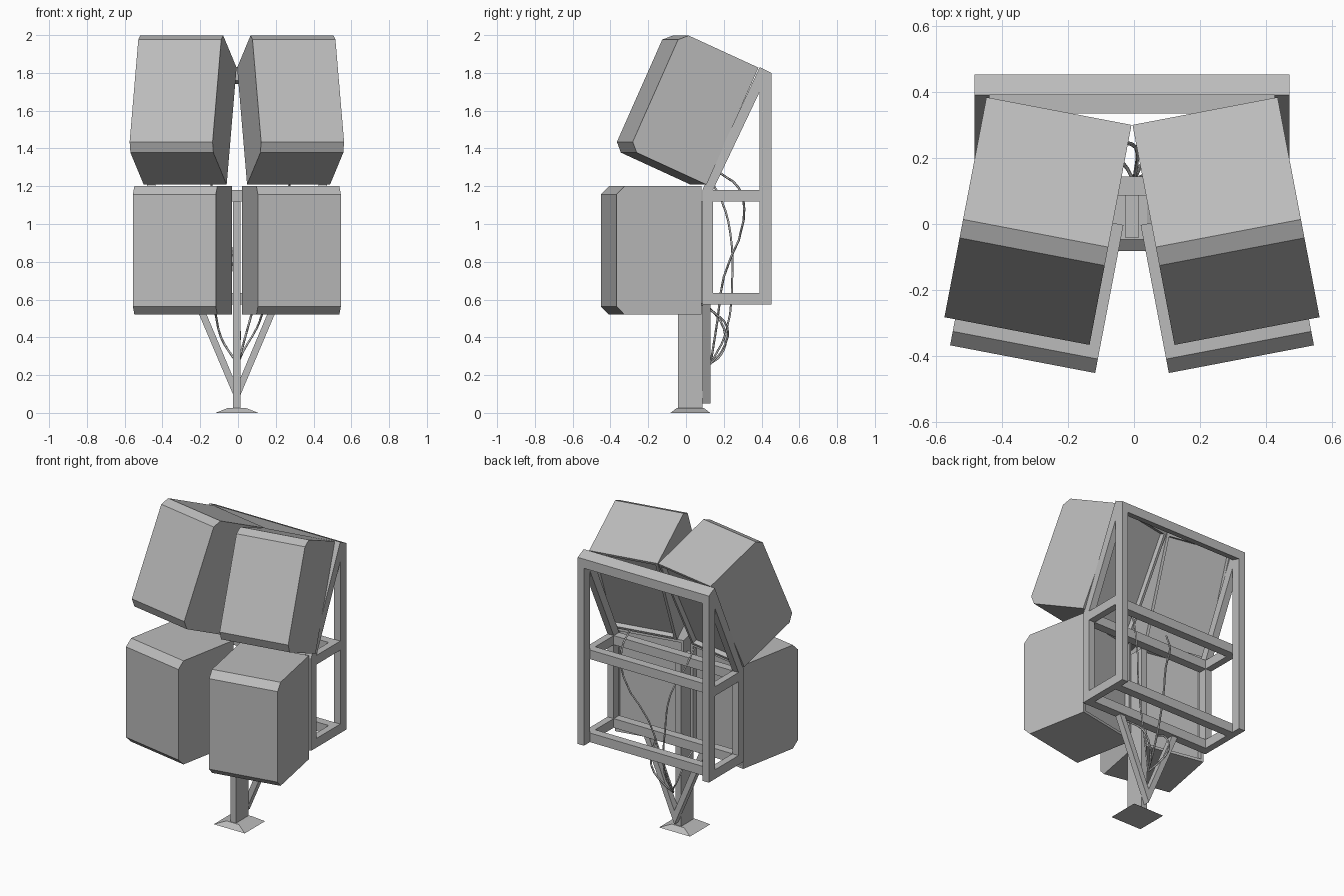
import bpy, bmesh, math
from mathutils import Matrix, Vector

cube = bpy.data.objects.get("Cube")
if cube:
    bpy.data.objects.remove(cube)

AXIS = -0.006            # x of the symmetry plane
SHIFT = Matrix.Translation((AXIS, 0, 0))

grey = bpy.data.materials.new("plain_grey")
grey.use_nodes = True
grey.diffuse_color = (0.5, 0.5, 0.5, 1)
grey.node_tree.nodes["Principled BSDF"].inputs["Base Color"].default_value = (0.5, 0.5, 0.5, 1)


def finish(name, bm):
    bmesh.ops.recalc_face_normals(bm, faces=bm.faces)
    mesh = bpy.data.meshes.new(name)
    bm.to_mesh(mesh)
    bm.free()
    mesh.materials.append(grey)
    obj = bpy.data.objects.new(name, mesh)
    bpy.context.collection.objects.link(obj)
    return obj


def prism(name, profile, a, b, matrix=Matrix(), side=1, recess=False):
    """Sweep a (y, z) profile from x=a to x=b, place it, then mirror if side is -1."""
    bm = bmesh.new()
    face = bm.faces.new([bm.verts.new((a, y, z)) for y, z in profile])
    ext = bmesh.ops.extrude_face_region(bm, geom=[face])
    moved = [v for v in ext["geom"] if isinstance(v, bmesh.types.BMVert)]
    bmesh.ops.translate(bm, verts=moved, vec=(b - a, 0, 0))
    bmesh.ops.recalc_face_normals(bm, faces=bm.faces)
    if recess:
        bm.normal_update()
        back = [f for f in bm.faces if f.normal.y > 0.9]
        bmesh.ops.inset_individual(bm, faces=back, thickness=0.025)
        bmesh.ops.inset_individual(bm, faces=back, thickness=0.001, depth=-0.03)
    mirror = Matrix.Diagonal((side, 1, 1, 1))
    bm.transform(SHIFT @ mirror @ matrix)
    return finish(name, bm)


def rect(y0, y1, z0, z1):
    return [(y0, z0), (y1, z0), (y1, z1), (y0, z1)]


def cable(name, points, radius=0.006):
    curve = bpy.data.curves.new(name, "CURVE")
    curve.dimensions = "3D"
    curve.bevel_depth = radius
    curve.bevel_resolution = 0
    curve.resolution_u = 3
    curve.use_fill_caps = True
    spline = curve.splines.new("BEZIER")
    spline.bezier_points.add(len(points) - 1)
    for bp, p in zip(spline.bezier_points, points):
        bp.co = Vector(p)
        bp.handle_left_type = bp.handle_right_type = "AUTO"
    curve.materials.append(grey)
    bpy.context.collection.objects.link(bpy.data.objects.new(name, curve))


# Cabinet profile: origin at the bottom back edge, front edges chamfered
W, D, H, C = 0.447, 0.456, 0.68, 0.043
cabinet = [(0, 0), (0, H), (C - D, H), (-D, H - C), (-D, C), (C - D, 0)]
yaw = Matrix.Rotation(math.radians(10.8), 4, "Z")
tilt = Matrix.Rotation(math.radians(-24.3), 4, "X")
lower = Matrix.Translation((0.026, -0.003, 0.52)) @ yaw
upper = Matrix.Translation((0.054, 0.025, 1.208)) @ yaw @ tilt

# Frame sizes
OUT, BAR = 0.476, 0.045
turn = Matrix.Rotation(math.pi / 2, 4, "Z")

for side, word in ((1, "left"), (-1, "right")):
    prism(word + "_lower_cabinet", cabinet, 0, W, lower, side, True)
    prism(word + "_upper_cabinet", cabinet, 0, W, upper, side, True)
    # Uprights and sloping support
    prism(word + "_back_post", [(0.39, 0.575), (0.452, 0.575), (0.452, 1.8), (0.39, 1.83)],
          OUT - BAR, OUT, side=side)
    prism(word + "_front_post", rect(0.087, 0.143, 0.635, 1.12), OUT - BAR, OUT, side=side)
    prism(word + "_sloping_bar", [(0.087, 1.18), (0.143, 1.18), (0.39, 1.7), (0.39, 1.83)],
          OUT - BAR, OUT, side=side)
    # Side bars of both rings
    for z, level in ((0.575, "lower"), (1.12, "upper")):
        prism(f"{word}_{level}_side_bar", rect(0.087, 0.39, z, z + 0.06),
              OUT - BAR, OUT, side=side)
    # Diagonal brace from the pole foot to the lower ring
    prism(word + "_brace", [(0, 0.05), (-0.225, 0.58), (-0.185, 0.58), (0, 0.14)],
          0.088, 0.13, turn, side)

# Cross rails
for z, level in ((0.575, "lower"), (1.12, "upper")):
    for y, place in ((0.087, "front"), (0.334, "back")):
        prism(f"{level}_{place}_rail", rect(y, y + 0.056, z, z + 0.06), BAR - OUT, OUT - BAR)
prism("top_rail", [(0.39, 1.76), (0.452, 1.74), (0.452, 1.8), (0.39, 1.83)], BAR - OUT, OUT - BAR)

# Pole and flared foot
prism("pole", rect(-0.042, 0.088, 0.02, 1.12), -0.02, 0.02)
bm = bmesh.new()
bmesh.ops.create_cube(bm, size=1)
for v in bm.verts:
    top = v.co.z > 0
    v.co.x *= 0.09 if top else 0.225
    v.co.y = v.co.y * (0.14 if top else 0.21) + 0.023
    v.co.z = 0.027 if top else 0
bm.transform(SHIFT)
finish("foot", bm)

# Loose cables from the cabinets down to the pole
end = (0, 0.13, 0.26)
cable("left_upper_cable", [(0.28, 0.18, 1.27), (0.27, 0.28, 1.19), (0.24, 0.305, 1.02),
                           (0.13, 0.2, 0.72), (0.06, 0.165, 0.48), end])
cable("right_upper_cable", [(-0.15, 0.12, 1.25), (-0.12, 0.19, 1.12), (-0.05, 0.235, 0.95),
                            (-0.02, 0.245, 0.72), (0.01, 0.21, 0.42), end])
cable("left_lower_cable", [(0.16, 0.04, 0.6), (0.13, 0.15, 0.53), (0.1, 0.22, 0.45), (0.03, 0.19, 0.33), end])
cable("right_lower_cable", [(-0.14, 0.04, 0.6), (-0.12, 0.15, 0.53), (-0.09, 0.21, 0.4), (-0.03, 0.18, 0.3), end])
